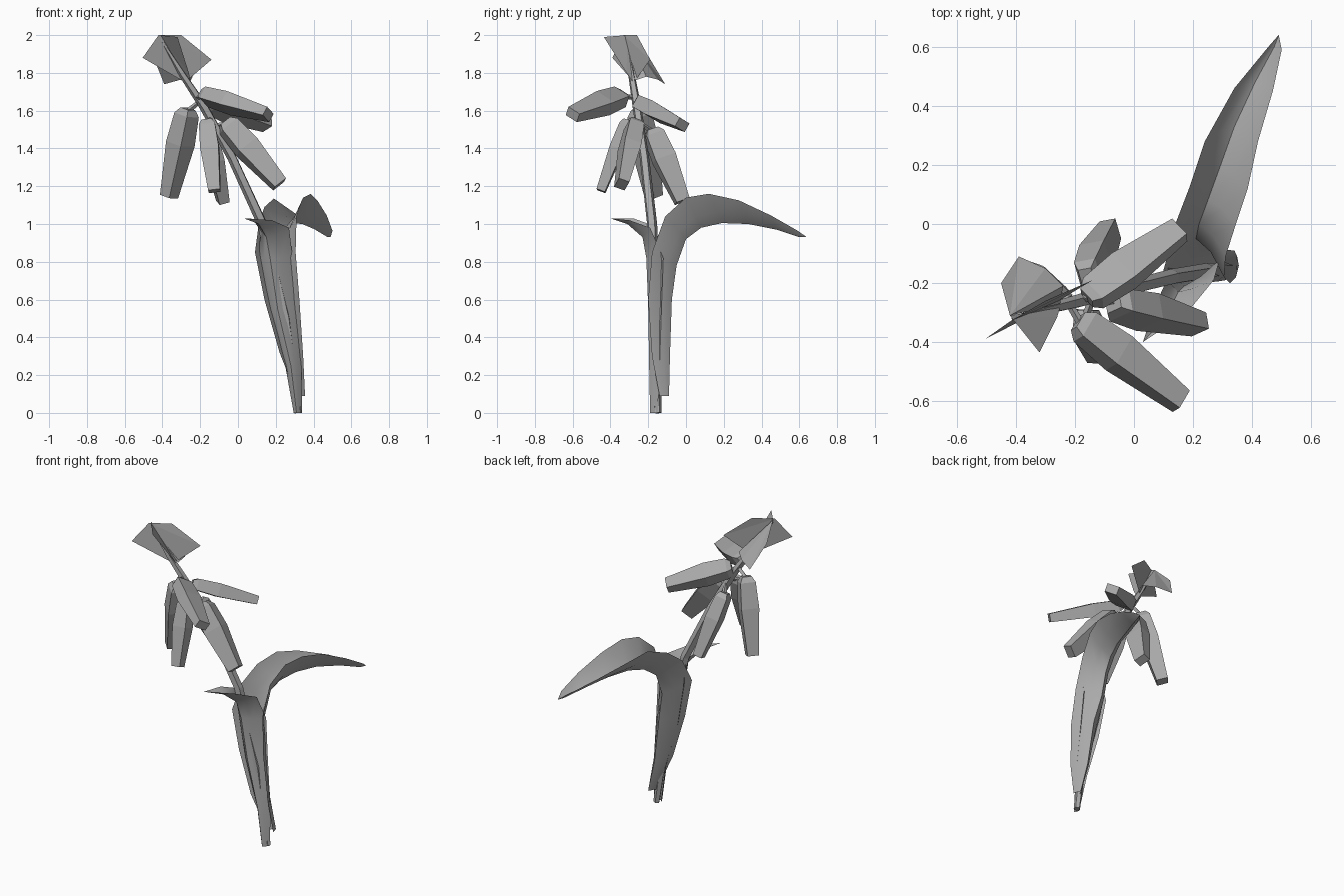
import bpy, math
from mathutils import Vector as V

cube = bpy.data.objects.get("Cube")
if cube:
    bpy.data.objects.remove(cube, do_unlink=True)

grey = bpy.data.materials.new("plain grey")
grey.use_nodes = True
grey.diffuse_color = (0.4, 0.4, 0.4, 1)
grey.node_tree.nodes["Principled BSDF"].inputs["Base Color"].default_value = (0.4, 0.4, 0.4, 1)


def make(name, verts, faces, smooth=False):
    mesh = bpy.data.meshes.new(name)
    mesh.from_pydata(verts, [], faces)
    mesh.materials.append(grey)
    mesh.validate()
    ob = bpy.data.objects.new(name, mesh)
    bpy.context.collection.objects.link(ob)
    if smooth:
        bpy.ops.object.select_all(action='DESELECT')
        ob.select_set(True)
        bpy.context.view_layer.objects.active = ob
        bpy.ops.object.shade_smooth_by_angle(angle=math.radians(40))
    return ob


def strip(rows, closed=False):
    """Quads joining equal rows of points laid one after another."""
    n, faces = len(rows[0]), []
    for i in range(len(rows) - 1):
        for j in range(n if closed else n - 1):
            k = (j + 1) % n
            faces.append((i * n + j, i * n + k, (i + 1) * n + k, (i + 1) * n + j))
    return [p for row in rows for p in row], faces


def tube(name, path, radii, sides=4, roll=0, skew=0):
    """Capped tube; skew (degrees) turns a square section into a rectangle."""
    path, rows = [V(p) for p in path], []
    angles = [math.radians(roll + 360 * s / sides + skew * (-1) ** s) for s in range(sides)]
    for i, p in enumerate(path):
        d = (path[min(i + 1, len(path) - 1)] - path[max(i - 1, 0)]).normalized()
        a = d.cross(V((0, 0, 1))).normalized()
        b = a.cross(d)
        rows.append([p + radii[i] * (a * math.cos(t) + b * math.sin(t)) for t in angles])
    verts, faces = strip(rows, True)
    faces.append(tuple(reversed(range(sides))))
    faces.append(tuple(range(len(verts) - sides, len(verts))))
    return make(name, verts, faces)


def leaf(name, sections):
    """Folded blade: each section is left edge, midrib, right edge."""
    rows = []
    for left, mid, right in sections:
        l, m, r = V(left), V(mid), V(right)
        bow = (m - (l + r) / 2) * 0.15
        rows.append([l, (l + m) / 2 + bow, m, (m + r) / 2 + bow, r])
    return make(name, *strip(rows), smooth=True)


# Stem
stem = [(.32, -.15, 0), (.25, -.16, .5), (.13, -.18, 1), (-.03, -.22, 1.35),
        (-.18, -.26, 1.62), (-.3, -.29, 1.8), (-.41, -.32, 1.98)]
tube("stem", stem, [.02, .028, .028, .026, .024, .018, .006], 5)

# Long arching leaf wrapping the stem
tip = (.49, .64, .93)
leaf("long_leaf", [
    ((.31, -.14, .09), (.34, -.09, .09), (.355, -.14, .09)),
    ((.22, -.18, .32), (.29, -.085, .3), (.345, -.18, .3)),
    ((.14, -.19, .6), (.25, -.075, .6), (.325, -.2, .6)),
    ((.09, -.19, .85), (.21, -.05, .78), (.305, -.18, .85)),
    ((.11, -.12, 1), (.22, 0, .92), (.31, -.11, 1.04)),
    ((.14, 0, 1.09), (.25, .08, .98), (.345, 0, 1.14)),
    ((.19, .13, 1.135), (.29, .19, 1.005), (.385, .12, 1.16)),
    ((.24, .28, 1.1), (.34, .33, 1), (.42, .28, 1.125)),
    ((.34, .46, 1.03), (.41, .48, .97), (.47, .45, 1.045)),
    ((.455, .6, .955), (.475, .6, .93), (.5, .59, .965)),
    (tip, tip, tip)])

# Short pointed leaf at the front
tip = (.03, -.4, 1.03)
leaf("short_leaf", [
    ((.295, -.16, 0), (.31, -.19, 0), (.34, -.15, 0)),
    ((.25, -.14, .25), (.28, -.195, .25), (.335, -.14, .25)),
    ((.16, -.14, .55), (.21, -.2, .55), (.31, -.13, .55)),
    ((.11, -.13, .82), (.17, -.21, .82), (.29, -.12, .82)),
    ((.12, -.17, .99), (.15, -.23, .93), (.27, -.19, .98)),
    ((.07, -.28, 1.03), (.11, -.31, 1), (.18, -.3, 1.02)),
    (tip, tip, tip)])

# Hanging blossoms: start, end, point on the stem, roll, skew, size
blossoms = {
    "back_left": ((-.16, -.25, 1.64), (.155, -.02, 1.525), (-.18, -.26, 1.62), -20, 11, .95),
    "front_left": ((-.19, -.33, 1.68), (.16, -.6, 1.58), (-.22, -.27, 1.67), -15, 11, .95),
    "left": ((-.07, -.27, 1.54), (.22, -.34, 1.21), (-.12, -.24, 1.52), -105, 8, 1),
    "front": ((-.165, -.31, 1.55), (-.125, -.45, 1.175), (-.14, -.25, 1.56), 115, 8, .8),
    "right": ((-.265, -.25, 1.61), (-.365, -.17, 1.145), (-.2, -.26, 1.65), 41, 0, 1),
    "back": ((-.16, -.18, 1.5), (-.08, -.02, 1.12), (-.12, -.24, 1.53), -95, 8, .95)}
for side, (start, end, node, roll, skew, size) in blossoms.items():
    a, b = V(start), V(end)
    path = [a, a.lerp(b, .07), a.lerp(b, .4), b]
    tube(side + "_blossom", path, [size * r for r in (.04, .066, .077, .049)],
         4, roll, skew)
    tube(side + "_stalk", [node, a.lerp(b, .03)], [.012, .014])

# Thin bracts at the stem tip, each fanned out from its last point
bracts = {
    "wide_bract": [(-.505, -.39, 1.88), (-.28, -.275, 1.75), (-.14, -.19, 1.87),
                   (-.3, -.26, 2), (-.42, -.33, 2)],
    "front_bract": [(-.25, -.28, 1.75), (-.26, -.315, 1.8), (-.32, -.435, 1.99),
                    (-.42, -.31, 2)],
    "back_bract": [(-.25, -.27, 1.76), (-.24, -.21, 1.78), (-.3, -.15, 1.765),
                   (-.39, -.11, 1.74), (-.45, -.2, 1.89), (-.42, -.31, 2)]}
for name, outline in bracts.items():
    last = len(outline) - 1
    make(name, outline, [(i, i + 1, last) for i in range(last - 1)])
